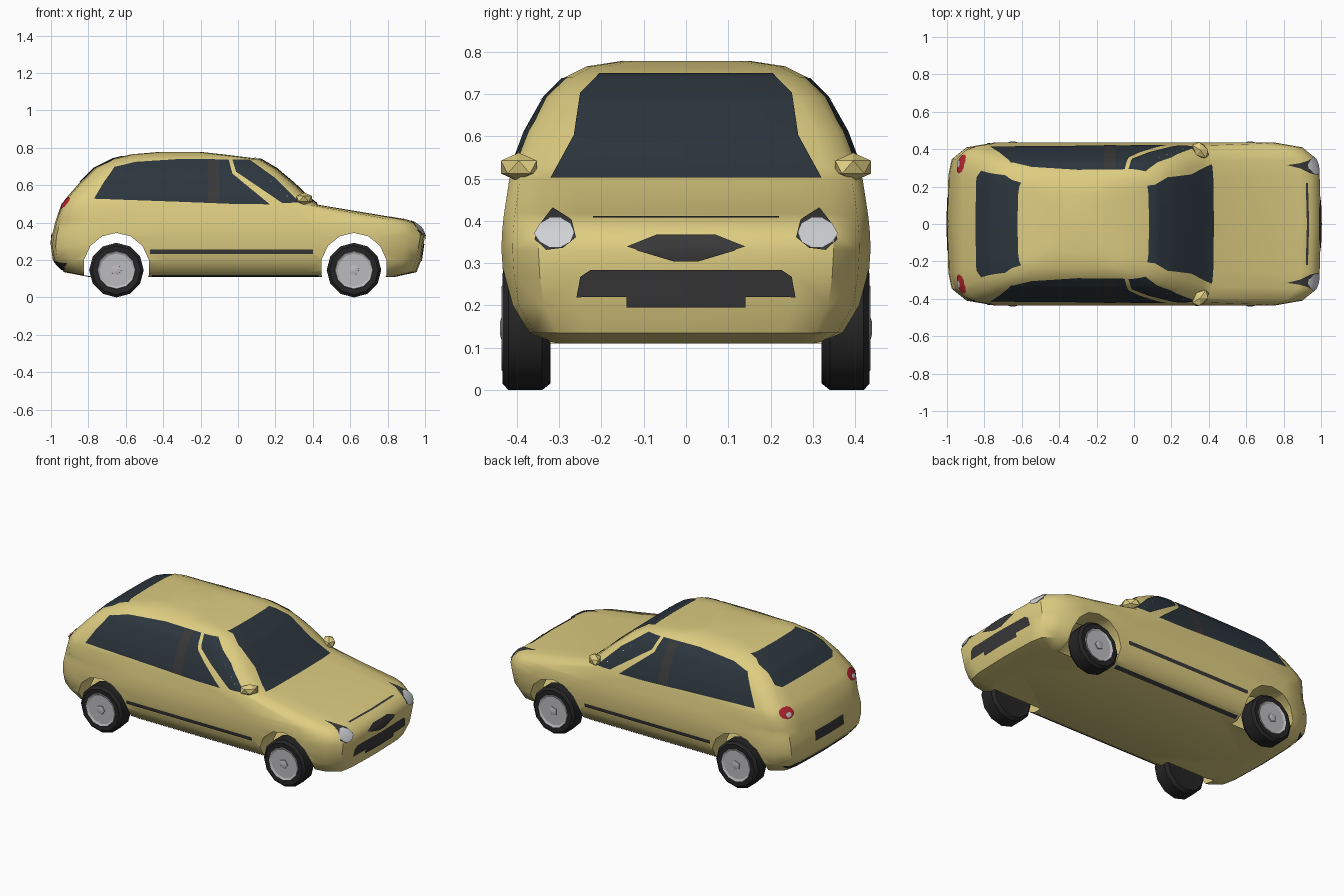
import bpy, bmesh, math
from mathutils import Vector
from mathutils.bvhtree import BVHTree

if "Cube" in bpy.data.objects:
    bpy.data.objects.remove(bpy.data.objects["Cube"])


def material(name, r, g, b):
    m = bpy.data.materials.new(name)
    m.diffuse_color = (r, g, b, 1)
    m.use_nodes = True
    m.node_tree.nodes["Principled BSDF"].inputs["Base Color"].default_value = m.diffuse_color
    return m


PAINT = material("yellow_paint", 0.73, 0.61, 0.22)
GLASS = material("dark_glass", 0.025, 0.037, 0.047)
TRIM = material("dark_trim", 0.04, 0.04, 0.042)
RUBBER = material("rubber", 0.018, 0.018, 0.018)
ALLOY = material("alloy", 0.5, 0.5, 0.52)
LAMP = material("clear_lamp", 0.62, 0.63, 0.66)
RED = material("red_lamp", 0.5, 0.02, 0.03)


def make(name, bm, mat, smooth=None):
    me = bpy.data.meshes.new(name)
    bm.to_mesh(me)
    bm.free()
    ob = bpy.data.objects.new(name, me)
    bpy.context.collection.objects.link(ob)
    me.materials.append(mat)
    bpy.ops.object.select_all(action='DESELECT')
    ob.select_set(True)
    bpy.context.view_layer.objects.active = ob
    if smooth:
        bpy.ops.object.shade_smooth_by_angle(angle=math.radians(smooth))
    return ob


def loft(bm, rings, closed=True, caps=True):
    vs = [[bm.verts.new(p) for p in r] for r in rings]
    n = len(vs[0])
    for a, b in zip(vs, vs[1:]):
        for i in range(n if closed else n - 1):
            j = (i + 1) % n
            bm.faces.new((a[i], a[j], b[j], b[i]))
    if caps:
        bm.faces.new(vs[0])
        bm.faces.new(vs[-1])
    bmesh.ops.recalc_face_normals(bm, faces=bm.faces)


# Body: horizontal slices (z, rear x, front x, half width, corner length)
SLICES = [(.11, -.80, .84, .33, .15), (.135, -.93, .955, .38, .22), (.20, -.99, .98, .42, .25),
          (.27, -1.0, .99, .432, .25), (.33, -.995, 1.0, .436, .25), (.37, -.985, .985, .435, .25),
          (.40, -.978, .95, .432, .24), (.417, -.973, .90, .43, .22), (.495, -.945, .43, .418, .11),
          (.53, -.92, .385, .41, .11), (.61, -.85, .30, .38, .11), (.69, -.77, .205, .335, .11),
          (.74, -.67, .12, .285, .11), (.765, -.57, -.08, .235, .10), (.778, -.42, -.20, .15, .08)]
CORNER = [(0, 0), (.03, .6), (.1, .8), (.4, .94), (1, 1)]


def ring(z, xr, xf, hw, c):
    half = [(xf - c * d, hw * w) for d, w in CORNER]
    a, b = xf - c, xr + c
    half += [(a + (b - a) * t, hw) for t in (.25, .5, .75)]
    half += [(xr + c * d, hw * w) for d, w in reversed(CORNER)]
    return [(x, y, z) for x, y in half] + [(x, -y, z) for x, y in half[-2:0:-1]]


bm = bmesh.new()
loft(bm, [ring(*s) for s in SLICES])
bmesh.ops.triangulate(bm, faces=bm.faces)
SKIN = BVHTree.FromBMesh(bm)
body = make("body_shell", bm, PAINT)

# Wheel arches cut into the shell, open towards the inside
AXLES, INNER = (-.65, .62), .28
cut = bmesh.new()
for ax in AXLES:
    for s in (-1, 1):
        angs = [math.tau * (i + .5) / 14 for i in range(14)]
        loft(cut, [[(ax + .178 * math.cos(t), s * y, .16 + .185 * math.sin(t)) for t in angs]
                   for y in (INNER, .6)])
cutter = make("arch_cutter", cut, PAINT)
mod = body.modifiers.new("arches", 'BOOLEAN')
mod.operation, mod.object, mod.solver = 'DIFFERENCE', cutter, 'EXACT'
bpy.context.view_layer.objects.active = body
bpy.ops.object.modifier_apply(modifier="arches")
bpy.data.objects.remove(cutter)
bm = bmesh.new()
bm.from_mesh(body.data)
caps = [f for f in bm.faces if all(abs(abs(v.co.y) - INNER) < 1e-3 for v in f.verts)
        and abs(f.normal.y) > .9]
bmesh.ops.delete(bm, geom=caps, context='FACES')
bm.to_mesh(body.data)
bm.free()
body.select_set(True)
bpy.context.view_layer.objects.active = body
bpy.ops.object.shade_smooth_by_angle(angle=math.radians(38))


def panel(name, pts, view, s, mat, lift=.004):
    """Lay a flat outline onto the body skin, seen from a side or an end."""
    def to3(u, v):
        return (u, s * 2, v) if view == 'side' else (s * 2, u, v)
    ua = 0 if view == 'side' else 1
    bm = bmesh.new()
    bm.faces.new([bm.verts.new(to3(*p)) for p in pts])
    cuts = [(ua, -1 + .04 * i) for i in range(51)] + [(2, .1 + .03 * i) for i in range(24)]
    for axis, val in cuts + [(2, sl[0]) for sl in SLICES]:
        co, no = Vector(), Vector()
        co[axis], no[axis] = val, 1
        bmesh.ops.bisect_plane(bm, geom=bm.verts[:] + bm.edges[:] + bm.faces[:],
                               plane_co=co, plane_no=no, dist=1e-5)
    ray = Vector((0, -s, 0) if view == 'side' else (-s, 0, 0))
    missed = []
    for v in bm.verts:
        hit, nor, _, _ = SKIN.ray_cast(v.co, ray)
        if hit:
            v.co = hit + nor * lift
        else:
            missed.append(v)
    bmesh.ops.delete(bm, geom=missed, context='VERTS')
    bm.normal_update()
    bmesh.ops.reverse_faces(bm, faces=[f for f in bm.faces if f.normal.dot(ray) > 0])
    return make(name, bm, mat, 38)


def sym(half):
    return half + [(-u, v) for u, v in reversed(half) if u]


def oval(u, v, ru, rv, n=10):
    return [(u + ru * math.cos(math.tau * i / n), v + rv * math.sin(math.tau * i / n)) for i in range(n)]


def box(u0, u1, v0, v1):
    return [(u0, v0), (u1, v0), (u1, v1), (u0, v1)]


# Windscreen, rear window, grille, bumper inserts
panel("windscreen", sym([(.32, .499), (.265, .6), (.25, .7), (.205, .745)]), 'end', 1, GLASS)
panel("rear_window", sym([(.25, .615), (.285, .635), (.26, .72), (.22, .752)]), 'end', -1, GLASS)
panel("upper_grille", sym([(.03, .305), (.14, .338), (.07, .366)]), 'end', 1, TRIM)
panel("lower_grille", sym([(.14, .197), (.14, .22), (.258, .22), (.25, .268), (.225, .285)]), 'end', 1, TRIM)
panel("bonnet_seam", box(-.22, .22, .405, .409), 'end', 1, TRIM, .003)
panel("rear_plate_recess", box(-.14, .14, .28, .34), 'end', -1, TRIM)
panel("rear_bumper_insert", sym([(.30, .15), (.36, .185), (.30, .195)]), 'end', -1, TRIM)

for s, side in ((-1, "right"), (1, "left")):
    # Side glass, door pillar, rub strip and sill
    panel(side + "_side_window", [(-.77, .527), (-.3, .51), (0, .498), (.17, .497), (-.03, .66), (-.05, .735),
          (-.3, .738), (-.55, .722), (-.66, .695), (-.72, .61)], 'side', s, GLASS)
    panel(side + "_quarter_window", [(.235, .505), (.33, .505), (.2, .635), (.06, .735), (-.03, .735),
          (-.01, .67)], 'side', s, GLASS)
    panel(side + "_door_pillar", box(-.16, -.10, .505, .73), 'side', s, TRIM, .006)
    panel(side + "_rub_strip", box(-.47, .40, .234, .256), 'side', s, TRIM, .006)
    panel(side + "_sill", box(-.46, .43, .112, .124), 'side', s, TRIM)
    # Lamps
    panel(side + "_headlamp_surround", [(s * u, v) for u, v in
          [(.26, .36), (.29, .335), (.33, .33), (.355, .355), (.345, .39), (.315, .428), (.27, .40)]],
          'end', 1, TRIM)
    panel(side + "_headlamp", oval(s * .308, .368, .045, .035), 'end', 1, LAMP, .008)
    panel(side + "_tail_lamp", oval(s * .32, .505, .05, .032), 'end', -1, RED)
    panel(side + "_reversing_lamp", oval(s * .32, .495, .02, .012), 'end', -1, LAMP, .008)
    # Door mirror
    bm = bmesh.new()
    bmesh.ops.create_icosphere(bm, subdivisions=1, radius=1)
    for v in bm.verts:
        v.co = Vector((.355 + .045 * v.co.x - .02 * v.co.y, s * (.395 + .05 * v.co.y), .527 + .034 * v.co.z))
    bmesh.ops.recalc_face_normals(bm, faces=bm.faces)
    make(side + "_door_mirror", bm, PAINT)


# Wheels: turned tyre and rim with five spokes
def lathe(name, prof, ax, s, n, mat):
    bm = bmesh.new()
    loft(bm, [[(ax + r * math.cos(math.tau * i / n), s * y, .146 + r * math.sin(math.tau * i / n))
               for i in range(n)] for r, y in prof])
    make(name, bm, mat, 35)


for ax, end in zip(AXLES, ("rear", "front")):
    for s, side in ((-1, "right"), (1, "left")):
        tag = f"{end}_{side}_"
        lathe(tag + "tyre", [(.09, .41), (.10, .432), (.13, .434), (.146, .42), (.146, .34), (.13, .32),
                             (.09, .322)], ax, s, 12, RUBBER)
        lathe(tag + "rim", [(.03, .40), (.08, .413), (.088, .43), (.10, .436), (.103, .43)], ax, s, 12, ALLOY)
        lathe(tag + "hub", [(.03, .40), (.028, .436), (.015, .44)], ax, s, 5, ALLOY)
        bm = bmesh.new()
        for k in range(5):
            t = math.tau * (k + .25) / 5
            d, e = Vector((math.cos(t), 0, math.sin(t))), Vector((-math.sin(t), 0, math.cos(t)))
            loft(bm, [[Vector((ax, s * y, .146)) + d * r + e * w for w, y in
                       ((-h, .40), (h, .40), (h * .7, .43), (-h * .7, .43))] for r, h in ((.02, .012), (.09, .017))])
        make(tag + "spokes", bm, ALLOY)
